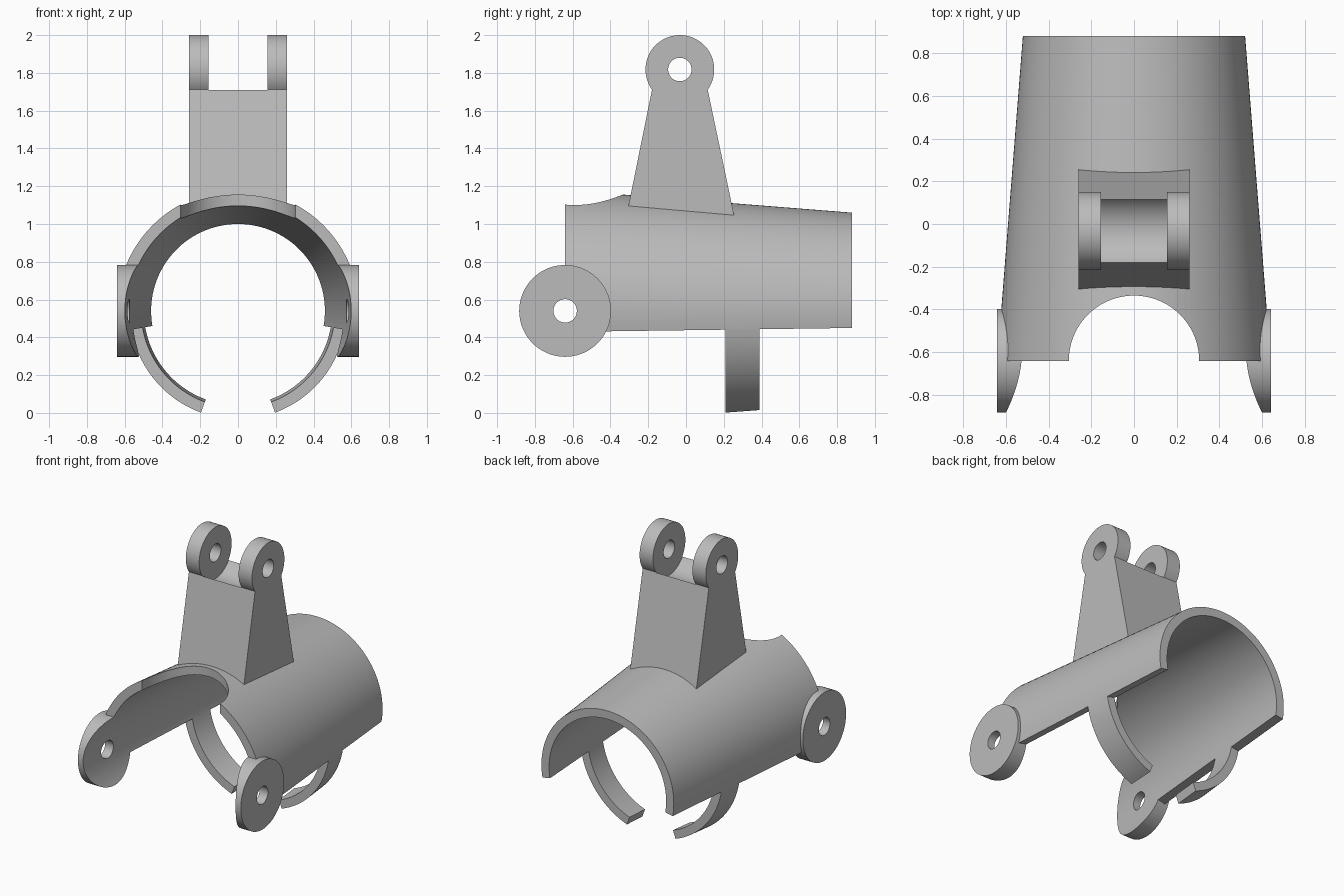
import bpy
import bmesh
from math import sin, cos, pi, radians, atan2

AXIS_Z = 0.54      # height of the sleeve axis
WALL = 0.06        # sleeve wall thickness
PIVOT = (-0.64, AXIS_Z)    # y, z of the side pivots
EAR = (-0.0325, 1.818)     # y, z of the upper pin
EAR_R = 0.182
PIN_R = 0.062

if "Cube" in bpy.data.objects:
    bpy.data.objects.remove(bpy.data.objects["Cube"])

grey = bpy.data.materials.new("light grey")
grey.use_nodes = True
grey.diffuse_color = (0.5, 0.5, 0.5, 1)
grey.node_tree.nodes["Principled BSDF"].inputs["Base Color"].default_value = (0.5, 0.5, 0.5, 1)


def radius(y):
    """Outer radius of the tapered sleeve."""
    return 0.52 + 0.079 * (0.88 - y)


def finish_mesh(name, bm):
    bmesh.ops.recalc_face_normals(bm, faces=bm.faces)
    mesh = bpy.data.meshes.new(name)
    bm.to_mesh(mesh)
    bm.free()
    mesh.materials.append(grey)
    obj = bpy.data.objects.new(name, mesh)
    bpy.context.collection.objects.link(obj)
    return obj


def cone_band(name, y0, y1, a0, a1):
    """Part of the tapered sleeve between two lengths and two angles."""
    bm = bmesh.new()
    rings = []
    steps = round(abs(a1 - a0) / 2.5)
    for i in range(steps + 1):
        a = radians(a0 + (a1 - a0) * i / steps)
        section = [(y0, 0), (y1, 0), (y1, WALL), (y0, WALL)]
        rings.append([bm.verts.new(((radius(y) - t) * cos(a), y, AXIS_Z + (radius(y) - t) * sin(a)))
                      for y, t in section])
    for r, s in zip(rings, rings[1:]):
        for k in range(4):
            n = (k + 1) % 4
            bm.faces.new((r[k], r[n], s[n], s[k]))
    bm.faces.new(rings[0])
    bm.faces.new(rings[-1])
    return finish_mesh(name, bm)


def prism(name, profile, x0, x1):
    """Side profile (y, z) extruded across x."""
    bm = bmesh.new()
    ends = [[bm.verts.new((x, y, z)) for y, z in profile] for x in (x0, x1)]
    for end in ends:
        bm.faces.new(end)
    count = len(profile)
    for i in range(count):
        j = (i + 1) % count
        bm.faces.new((ends[0][i], ends[0][j], ends[1][j], ends[1][i]))
    return finish_mesh(name, bm)


def arc(centre, r, a0=0.0, a1=2 * pi, steps=72):
    return [(centre[0] + r * cos(a0 + (a1 - a0) * i / steps),
             centre[1] + r * sin(a0 + (a1 - a0) * i / steps)) for i in range(steps)]


def cone_cutter(name, offset):
    """Solid cone running along y inside the sleeve."""
    bpy.ops.mesh.primitive_cone_add(vertices=144, radius1=radius(-1.1) - offset,
                                    radius2=radius(1.1) - offset, depth=2.2,
                                    location=(0, 0, AXIS_Z), rotation=(-pi / 2, 0, 0))
    obj = bpy.context.object
    obj.name = name
    return obj


def cut(obj, *cutters):
    bpy.context.view_layer.objects.active = obj
    for cutter in cutters:
        mod = obj.modifiers.new("cut", "BOOLEAN")
        mod.operation = "DIFFERENCE"
        mod.solver = "EXACT"
        mod.object = cutter
        bpy.ops.object.modifier_apply(modifier=mod.name)


# Cutters
bore = cone_cutter("bore_cutter", WALL)
saddle = cone_cutter("saddle_cutter", WALL / 2)
pivot_pin = prism("pivot_pin_cutter", arc(PIVOT, PIN_R), -1, 1)
ear_pin = prism("ear_pin_cutter", arc(EAR, PIN_R), -1, 1)
ear_slot = prism("ear_slot_cutter", arc(EAR, EAR_R + 0.002), -0.155, 0.155)
bpy.ops.mesh.primitive_cylinder_add(vertices=96, radius=0.305, depth=1, location=(0, -0.64, 1.2))
notch = bpy.context.object
notch.name = "front_notch_cutter"
cutters = [bore, saddle, pivot_pin, ear_pin, ear_slot, notch]

# Tapered sleeve, open below, with a round notch at the front
sleeve = cone_band("sleeve", -0.64, 0.88, -10, 190)
cut(sleeve, notch, pivot_pin)
parts = [sleeve]

# Clip arms and pivot discs on both sides
for side, s in (("left", 1), ("right", -1)):
    start, end = (-10, -70) if s > 0 else (190, 250)
    parts.append(cone_band(side + "_clip_arm", 0.21, 0.39, start, end))
    disc = prism(side + "_pivot_disc", arc(PIVOT, 0.243), s * 0.45, s * 0.64)
    cut(disc, bore, pivot_pin)
    parts.append(disc)

# Upright bracket with two pin ears
corner = atan2(-0.107, 0.1475)
outline = arc(EAR, EAR_R, corner, pi - corner, 60)
outline += [(-0.18, 1.711), (-0.318, 1.03), (0.258, 1.03)]
bracket = prism("ear_bracket", outline, -0.26, 0.26)
cut(bracket, saddle, ear_slot, ear_pin)
parts.append(bracket)

for cutter in cutters:
    bpy.data.objects.remove(cutter)

# Smooth curved faces, sharp edges
bpy.ops.object.select_all(action="DESELECT")
for part in parts:
    part.select_set(True)
bpy.context.view_layer.objects.active = sleeve
bpy.ops.object.shade_smooth_by_angle(angle=radians(25))
